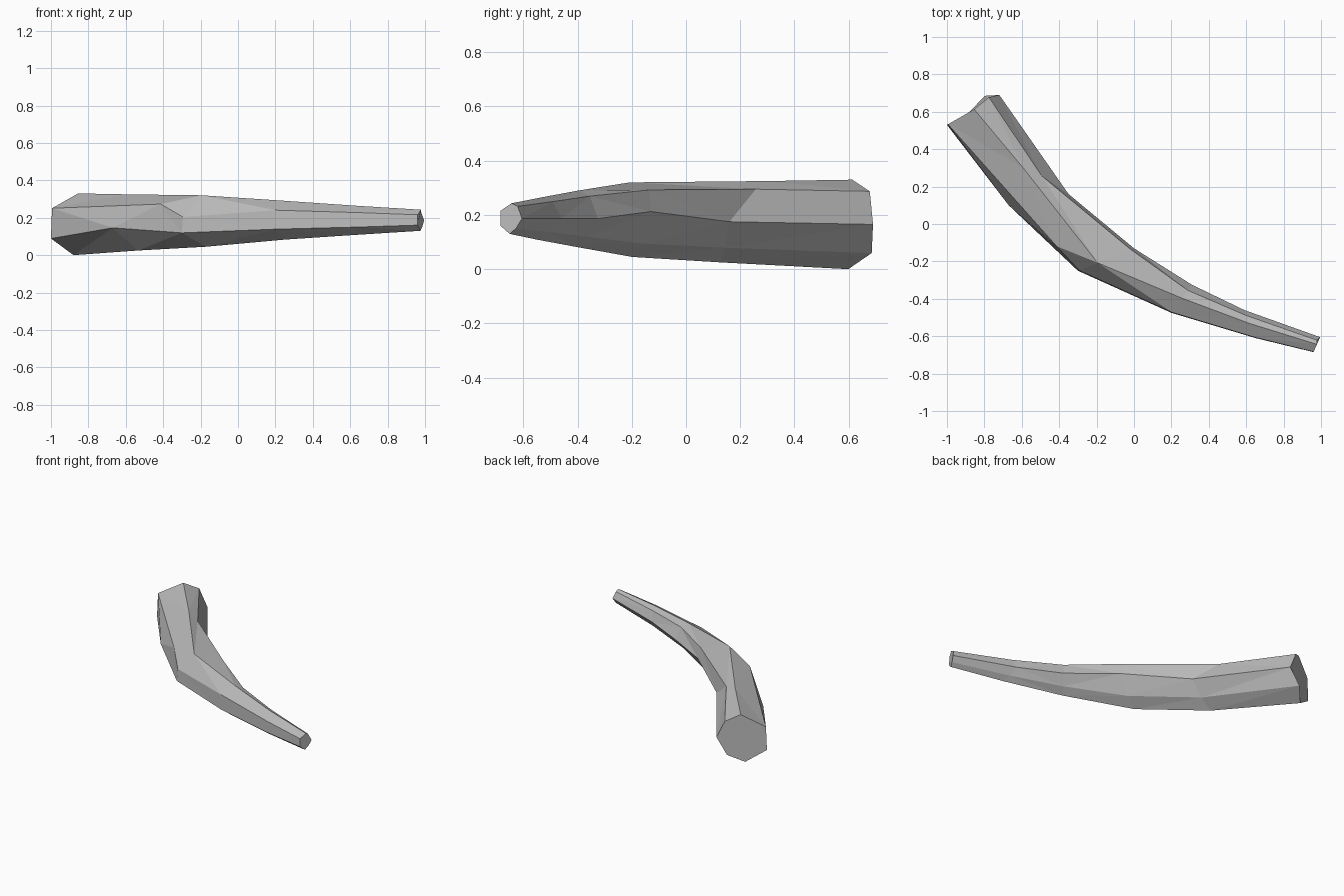
import bpy
import bmesh
from mathutils import Vector

# Remove the default object
default_object = bpy.data.objects.get("Cube")
if default_object:
    bpy.data.objects.remove(default_object, do_unlink=True)


def make_material(name, colour):
    material = bpy.data.materials.new(name)
    material.use_nodes = True
    material.diffuse_color = colour
    shader = next(n for n in material.node_tree.nodes if n.type == "BSDF_PRINCIPLED")
    shader.inputs["Base Color"].default_value = colour
    return material


# Seven-sided cross-section: name -> (fraction across, fraction up)
SECTION = {
    "outer_high": (0.02, 0.76),
    "outer_low": (0.0, 0.27),
    "bottom": (0.43, 0.0),
    "inner_low": (0.72, 0.18),
    "inner_mid": (1.0, 0.5),
    "inner_high": (0.8, 0.9),
    "top": (0.52, 1.0),
}

# Stations along the bent stick: outer edge, inner edge, (lowest, highest)
STATIONS = [
    ((-1.0, 0.53), (-0.72, 0.69), (0.0, 0.33)),
    ((-0.67, 0.1), (-0.35, 0.16), (0.025, 0.325)),
    ((-0.3, -0.25), (0.0, -0.13), (0.045, 0.32)),
    ((0.2, -0.475), (0.31, -0.325), (0.083, 0.29)),
    ((0.65, -0.61), (0.59, -0.46), (0.108, 0.265)),
    ((0.96, -0.685), (0.995, -0.605), (0.13, 0.243)),
]

# Carved irregularities: (station, corner) -> offset
NUDGES = {
    (0, "inner_high"): (0.0, 0.02, -0.01),
    (0, "inner_low"): (0.0, 0.04, 0.0),
    (1, "outer_high"): (0.25, -0.22, 0.02),
    (1, "outer_low"): (0.0, 0.0, 0.04),
    (1, "inner_high"): (-0.08, 0.11, 0.0),
    (1, "top"): (-0.09, 0.17, 0.0),
    (2, "outer_high"): (0.0, 0.0, -0.05),
    (2, "inner_mid"): (0.0, 0.0, 0.03),
    (2, "inner_high"): (0.04, 0.02, 0.0),
    (2, "top"): (-0.05, -0.02, 0.0),
    (5, "inner_high"): (-0.01, 0.0, 0.0),
}


def corner_position(index, corner):
    outer, inner, heights = STATIONS[index]
    across, up = SECTION[corner]
    plan = Vector(outer).lerp(Vector(inner), across)
    height = heights[0] + (heights[1] - heights[0]) * up
    nudge = Vector(NUDGES.get((index, corner), (0, 0, 0)))
    return Vector((plan.x, plan.y, height)) + nudge


# Loft the stick through its stations and close both ends
bm = bmesh.new()
rings = [[bm.verts.new(corner_position(i, corner)) for corner in SECTION]
         for i in range(len(STATIONS))]
for ring, following in zip(rings, rings[1:]):
    for k in range(len(ring)):
        n = (k + 1) % len(ring)
        bm.faces.new((ring[k], ring[n], following[n], following[k]))
bm.faces.new(rings[0])
bm.faces.new(rings[-1])

# Split the skewed side panels into flat facets
sides = [face for face in bm.faces if len(face.verts) == 4]
bmesh.ops.triangulate(bm, faces=sides, quad_method="BEAUTY")
bmesh.ops.recalc_face_normals(bm, faces=bm.faces)

mesh = bpy.data.meshes.new("bent_stick")
bm.to_mesh(mesh)
bm.free()
mesh.materials.append(make_material("plain grey", (0.5, 0.5, 0.5, 1.0)))
stick = bpy.data.objects.new("bent_stick", mesh)
bpy.context.collection.objects.link(stick)
